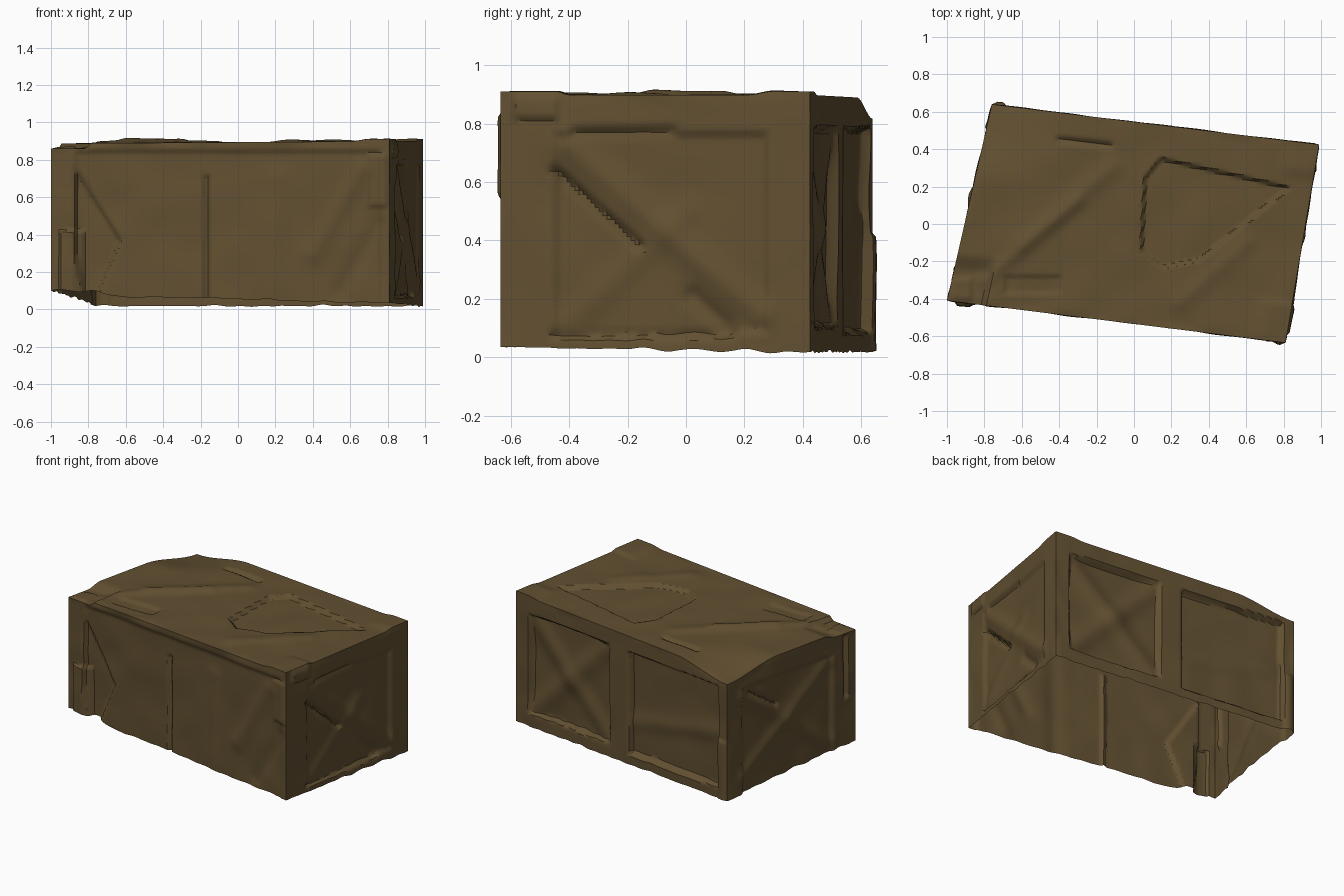
import bpy, bmesh, math
from mathutils import Vector, noise

cube = bpy.data.objects.get("Cube")
if cube:
    bpy.data.objects.remove(cube, do_unlink=True)

brown = bpy.data.materials.new("weathered brown")
brown.use_nodes = True
colour = (0.122, 0.08, 0.031, 1)
brown.diffuse_color = colour
shader = brown.node_tree.nodes["Principled BSDF"]
shader.inputs["Base Color"].default_value = colour
shader.inputs["Roughness"].default_value = 0.9

# Plan corners of the skewed crate
FL, FR = Vector((-1, -0.41, 0)), Vector((0.81, -0.635, 0))
BR, BL = Vector((0.99, 0.425, 0)), Vector((-0.76, 0.64, 0))
STEP = 0.014


def smooth(lo, hi, x):
    t = min(max((x - lo) / (hi - lo), 0), 1)
    return t * t * (3 - 2 * t)


def lerp(a, b, t):
    return a + (b - a) * t


def patch(x, y, pts, soft=0.02):
    """1 inside a convex counter-clockwise outline, 0 outside."""
    d = min(((q[0] - p[0]) * (y - p[1]) - (q[1] - p[1]) * (x - p[0])) / math.dist(p, q)
            for p, q in zip(pts, pts[1:] + pts[:1]))
    return smooth(0, soft, d)


def box(x, y, x0, x1, y0, y1, soft=0.02):
    return patch(x, y, [(x0, y0), (x1, y0), (x1, y1), (x0, y1)], soft)


def crease(x, y, p, q, width):
    """Soft ridge profile around a line segment."""
    a, d = Vector(p), Vector(q) - Vector(p)
    v = Vector((x, y)) - a
    t = min(max(v.dot(d) / d.length_squared, 0), 1)
    return math.exp(-((v - d * t).length / width) ** 2)


def top_z(u, v):
    z = 0.887 + 0.012 * u
    z -= 0.028 * (1 - smooth(0.1, 0.12, u)) * (1 - smooth(0.15, 0.25, v))
    z -= 0.07 * (1 - smooth(0, 0.25, u)) * smooth(0.6, 1, v)
    z += 0.012 * smooth(0.88, 0.94, u) * (1 - smooth(0.18, 0.22, v) + smooth(0.8, 0.88, v))
    return z


def bottom_z(u, v):
    front = 0.1 - 0.035 * smooth(0.12, 0.2, u) - 0.03 * smooth(0.3, 1, u)
    jag = 0.012 * noise.noise(Vector((u * 18, v * 12, 0)))
    return max(0, lerp(front, 0.018, v) + jag)


def crate_point(u, v, w):
    p = lerp(lerp(FL, FR, u), lerp(BL, BR, u), v)
    p.z = lerp(bottom_z(u, v), top_z(u, v), w)
    return p


# Relief of each side: offset along the outward normal
def front_relief(p, a, b):
    x, z = p.x, p.z
    d = -0.014 * box(x, z, -0.88, 0.77, -0.1, 0.86, 0.03)
    d += 0.014 * box(x, z, 0.69, 0.9, 0.54, 0.84)
    d -= 0.022 * patch(x, z, [(-0.82, 0), (-0.76, 0.05), (-0.62, 0.37), (-0.88, 0.78), (-0.88, 0.3)])
    d += 0.02 * box(x, z, -0.96, -0.82, 0, 0.43)
    d -= 0.02 * crease(x, z, (-0.17, 0), (-0.17, 0.7), 0.014)
    d += 0.012 * crease(x, z, (0.18, 0), (0.2, 0.7), 0.06)
    d += 0.012 * crease(x, z, (0.4, 0.3), (0.66, 0.75), 0.05)
    d -= 0.012 * crease(x, z, (0.55, 0.1), (0.75, 0.45), 0.05)
    return d


def right_relief(p, a, b):
    y, z = p.y, p.z
    d = -0.016 * box(y, z, -0.46, 0.29, 0.07, 0.78, 0.03)
    d += 0.014 * box(y, z, -0.6, -0.43, 0.81, 0.95)
    d += 0.018 * crease(y, z, (-0.4, 0.72), (0.25, 0.15), 0.05)
    d += 0.01 * crease(y, z, (-0.4, 0.12), (0.0, 0.5), 0.05)
    d -= 0.025 * crease(y, z, (-0.45, 0.64), (-0.16, 0.38), 0.014)
    d -= 0.018 * crease(y, z, (-0.38, 0.77), (-0.05, 0.775), 0.015)
    d -= 0.018 * crease(y, z, (0.02, 0.21), (0.13, 0.11), 0.03)
    d -= 0.02 * crease(y, z, (-0.45, 0.075), (0.16, 0.08), 0.012)
    return d


def back_relief(p, a, b):
    s, z = a * 1.76, p.z
    near = box(s, z, 0.1, 0.78, 0.1, 0.79)
    far = box(s, z, 0.93, 1.69, 0.08, 0.79)
    brace = crease(s, z, (0.12, 0.12), (0.76, 0.76), 0.07)
    brace += crease(s, z, (0.12, 0.76), (0.76, 0.12), 0.07)
    d = -0.04 * (near + far) + 0.02 * near * brace
    d += 0.012 * far * crease(s, z, (0.95, 0.3), (1.66, 0.45), 0.06)
    return d + 0.014 * box(s, z, 1.68, 1.9, -0.1, 0.43)


def left_relief(p, a, b):
    s, z = a * 1.08, p.z
    d = -0.018 * box(s, z, 0.12, 0.9, -0.1, 0.76, 0.03)
    d += 0.014 * crease(s, z, (0.15, 0.7), (0.85, 0.15), 0.05)
    d += 0.014 * crease(s, z, (0.15, 0.15), (0.85, 0.7), 0.05)
    d -= 0.02 * crease(s, z, (0.2, 0.7), (0.42, 0.55), 0.015)
    return d - 0.025 * crease(s, z, (1.0, 0.43), (1.0, 0.85), 0.014)


def top_relief(p, a, b):
    x, y = p.x, p.y
    panel = [(0.03, -0.15), (0.15, -0.24), (0.36, -0.2), (0.85, 0.2), (0.14, 0.36), (0.05, 0.25)]
    d = -0.025 * patch(x, y, panel)
    d += 0.012 * crease(x, y, (-0.6, -0.1), (-0.12, 0.3), 0.05)
    d += 0.012 * crease(x, y, (-0.8, -0.3), (-0.3, 0.12), 0.04)
    d += 0.01 * crease(x, y, (0.25, -0.42), (0.6, -0.1), 0.05)
    d -= 0.02 * crease(x, y, (-0.4, 0.45), (-0.13, 0.42), 0.015)
    d -= 0.012 * box(x, y, -0.7, -0.38, -0.38, -0.27)
    return d + 0.012 * box(x, y, -1.1, -0.86, -0.5, -0.28)


def make_side(name, place, relief, length, height):
    """Grid sheet following the crate shape, embossed by its relief."""
    nx, ny = round(length / STEP), round(height / STEP)
    normal = (place(1, 0.5) - place(0, 0.5)).cross(place(0.5, 1) - place(0.5, 0)).normalized()
    is_top = name == "top_panel"
    bm = bmesh.new()
    rows = []
    for j in range(ny + 1):
        row = []
        for i in range(nx + 1):
            a, b = i / nx, j / ny
            p = place(a, b)
            rim = min(a, 1 - a) * length
            rim = min(rim, (1 - b) * height, b * height if is_top else 1)
            worn = 0.008 * noise.noise(p * 4.5)
            row.append(bm.verts.new(p + normal * (relief(p, a, b) + worn) * smooth(0, 0.03, rim)))
        rows.append(row)
    for low, high in zip(rows, rows[1:]):
        for i in range(nx):
            bm.faces.new((low[i], low[i + 1], high[i + 1], high[i]))
    mesh = bpy.data.meshes.new(name)
    bm.to_mesh(mesh)
    bm.free()
    mesh.materials.append(brown)
    obj = bpy.data.objects.new(name, mesh)
    bpy.context.collection.objects.link(obj)
    bpy.ops.object.select_all(action="DESELECT")
    obj.select_set(True)
    bpy.context.view_layer.objects.active = obj
    bpy.ops.object.shade_smooth_by_angle(angle=math.radians(35))


# Four walls and a lid, open underneath
make_side("front_wall", lambda a, b: crate_point(a, 0, b), front_relief, 1.82, 0.85)
make_side("right_wall", lambda a, b: crate_point(1, a, b), right_relief, 1.08, 0.85)
make_side("back_wall", lambda a, b: crate_point(1 - a, 1, b), back_relief, 1.76, 0.85)
make_side("left_wall", lambda a, b: crate_point(0, 1 - a, b), left_relief, 1.08, 0.85)
make_side("top_panel", lambda a, b: crate_point(a, b, 1), top_relief, 1.8, 1.08)
